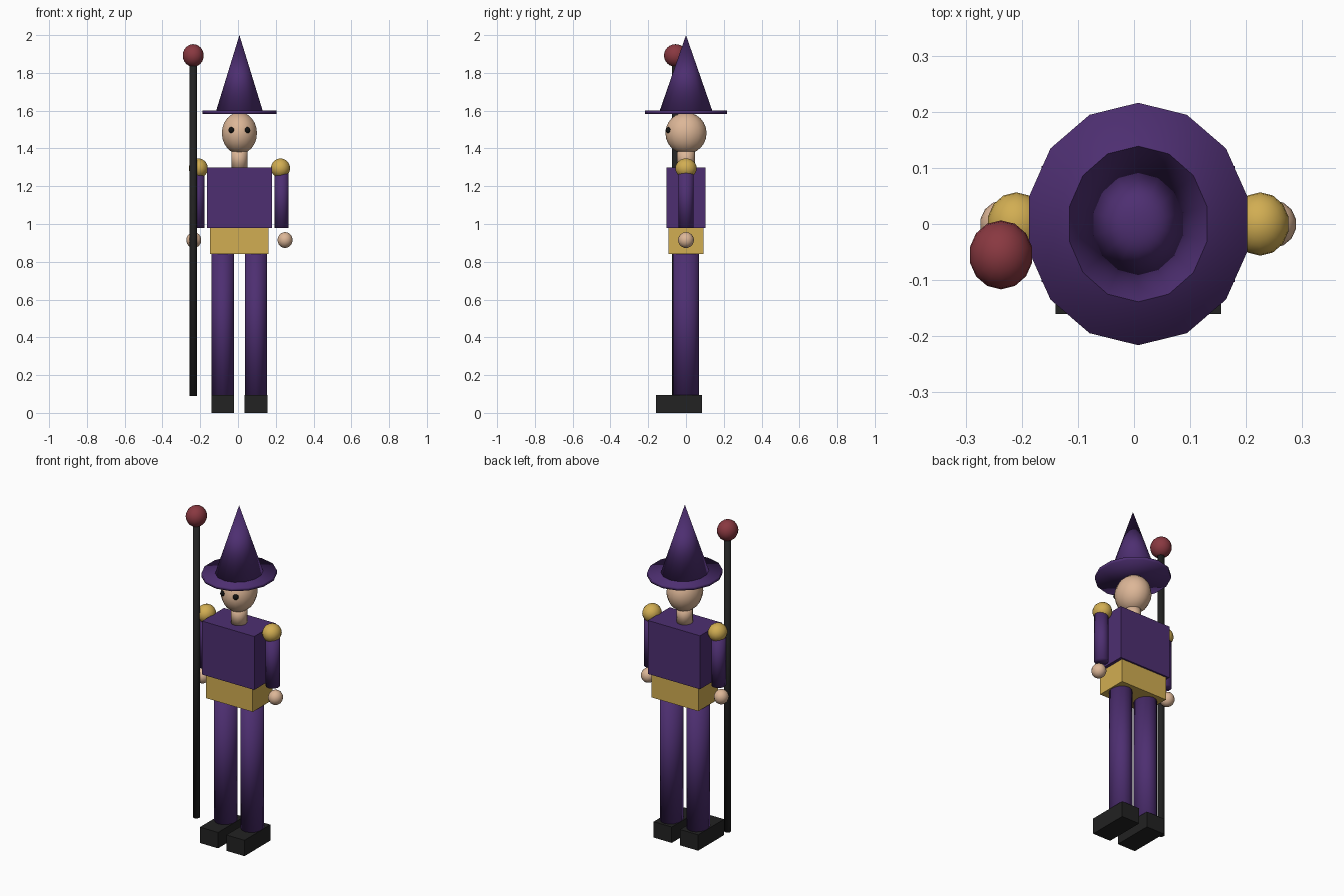
import bpy
import bmesh
from mathutils import Vector

cube = bpy.data.objects.get("Cube")
if cube:
    bpy.data.objects.remove(cube, do_unlink=True)

MID = 0.0075   # body centre line in x
SIDES = 14


def make_material(name, rgb):
    m = bpy.data.materials.new(name)
    m.use_nodes = True
    colour = (*rgb, 1)
    m.diffuse_color = colour
    m.node_tree.nodes["Principled BSDF"].inputs["Base Color"].default_value = colour
    return m


purple = make_material("purple cloth", (0.075, 0.028, 0.165))
gold = make_material("gold", (0.64, 0.42, 0.085))
skin = make_material("skin", (0.72, 0.47, 0.31))
red = make_material("dark red", (0.25, 0.04, 0.052))
black = make_material("black", (0.016, 0.016, 0.016))
eye_black = make_material("eye black", (0.006, 0.006, 0.006))


def part(name, kind, centre, size, mat, segments=SIDES):
    """Primitive fitted to an exact bounding size around its centre."""
    bm = bmesh.new()
    if kind == "box":
        bmesh.ops.create_cube(bm, size=1)
    elif kind == "ball":
        bmesh.ops.create_uvsphere(bm, u_segments=segments, v_segments=12, radius=1)
    else:
        bmesh.ops.create_cone(bm, cap_ends=True, segments=segments, radius1=1,
                              radius2=0 if kind == "cone" else 1, depth=2)
        bmesh.ops.remove_doubles(bm, verts=bm.verts, dist=1e-5)
    span = [max(v.co[i] for v in bm.verts) - min(v.co[i] for v in bm.verts) for i in range(3)]
    bmesh.ops.scale(bm, verts=bm.verts, vec=Vector([s / d for s, d in zip(size, span)]))
    for f in bm.faces:
        f.smooth = kind != "box"
    mesh = bpy.data.meshes.new(name)
    bm.to_mesh(mesh)
    bm.free()
    mesh.materials.append(mat)
    obj = bpy.data.objects.new(name, mesh)
    obj.location = centre
    bpy.context.collection.objects.link(obj)
    return obj


def pair(name, kind, offset, size, mat):
    """The same part on both sides of the body."""
    x, y, z = offset
    for side, sign in (("left", 1), ("right", -1)):
        part(f"{side}_{name}", kind, (MID + sign * x, y, z), size, mat)


# Legs and shoes
pair("shoe", "box", (0.0875, -0.0375, 0.0475), (0.12, 0.245, 0.095), black)
pair("leg", "cylinder", (0.0875, 0, 0.4675), (0.118, 0.138, 0.755), purple)

# Trunk
part("belt", "box", (MID, 0, 0.91), (0.31, 0.186, 0.14), gold)
part("torso", "box", (MID, 0, 1.14), (0.345, 0.206, 0.32), purple)

# Arms
pair("shoulder", "ball", (0.2175, 0, 1.295), (0.101, 0.113, 0.104), gold)
pair("arm", "cylinder", (0.2235, 0, 1.13), (0.075, 0.081, 0.3), purple)
pair("hand", "ball", (0.2415, 0, 0.915), (0.079, 0.084, 0.084), skin)

# Head
part("neck", "cylinder", (MID, 0, 1.345), (0.085, 0.093, 0.11), skin)
part("head", "ball", (MID, 0, 1.481), (0.186, 0.218, 0.22), skin)
pair("eye", "ball", (0.042, -0.092, 1.497), (0.031, 0.031, 0.032), eye_black)

# Hat
part("hat_brim", "cylinder", (MID, 0, 1.592), (0.39, 0.432, 0.018), purple)
part("hat_cone", "cone", (MID, 0, 1.8), (0.246, 0.278, 0.4), purple)

# Staff in the right hand
part("staff", "cylinder", (-0.237, -0.055, 0.97), (0.038, 0.04, 1.76), black)
part("staff_orb", "ball", (-0.237, -0.055, 1.892), (0.111, 0.123, 0.12), red)
